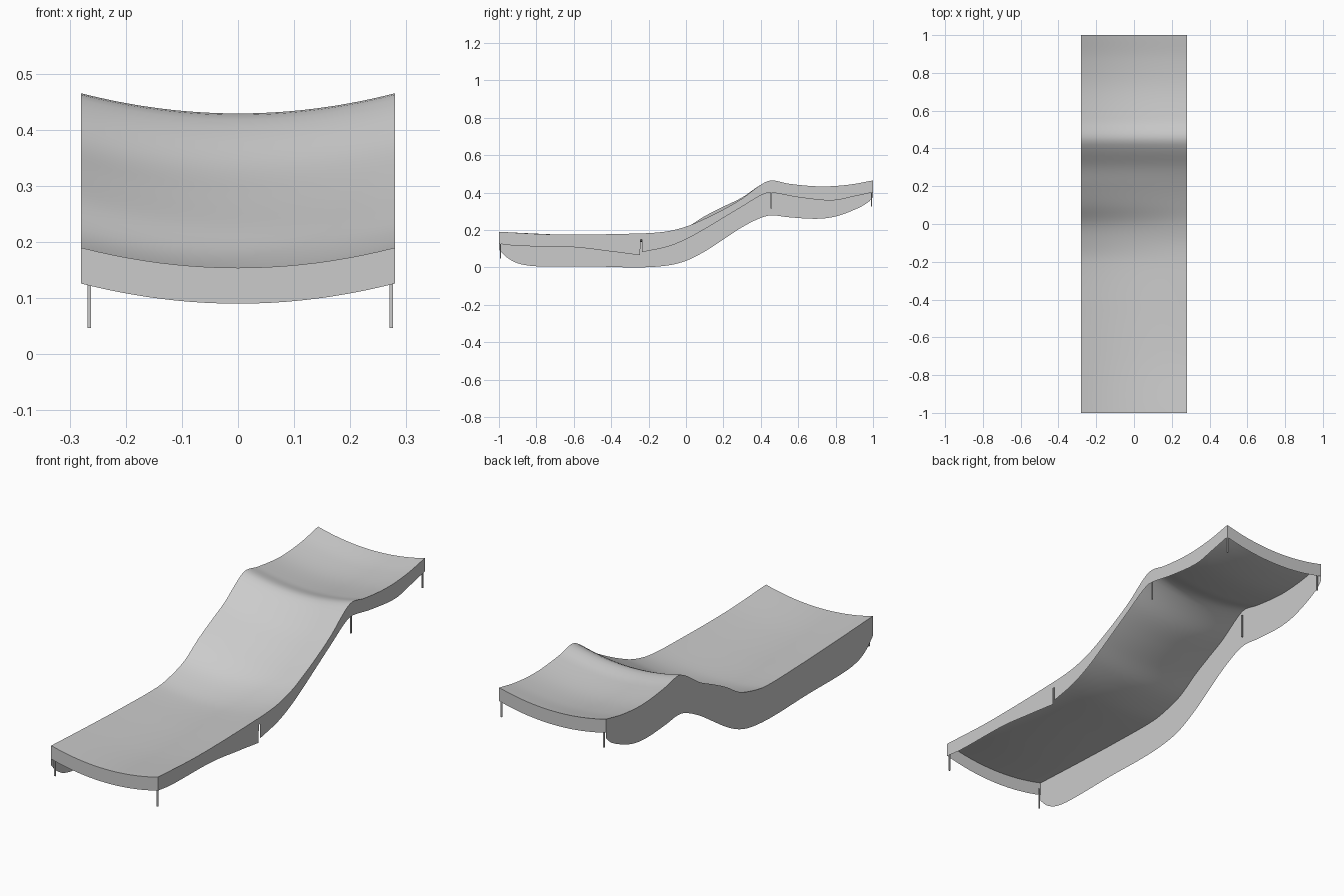
import bpy
import math

if "Cube" in bpy.data.objects:
    bpy.data.objects.remove(bpy.data.objects["Cube"])

HALF_W = 0.28
SAG = 0.036

grey = bpy.data.materials.new("light grey")
grey.use_nodes = True
grey.diffuse_color = (0.6, 0.6, 0.6, 1)
grey.node_tree.nodes["Principled BSDF"].inputs["Base Color"].default_value = (0.6, 0.6, 0.6, 1)


def smooth_curve(points):
    """Return a smooth function z(y) through the given (y, z) points."""
    slopes = []
    for i in range(len(points)):
        a, b = points[max(i - 1, 0)], points[min(i + 1, len(points) - 1)]
        slopes.append((b[1] - a[1]) / (b[0] - a[0]))

    def value(y):
        i = 0
        while i < len(points) - 2 and y > points[i + 1][0]:
            i += 1
        (y0, z0), (y1, z1) = points[i], points[i + 1]
        h = y1 - y0
        t = min(max((y - y0) / h, 0), 1)
        s = 1 - t
        return (z0 * s * s * (1 + 2 * t) + slopes[i] * h * t * s * s
                + z1 * t * t * (3 - 2 * t) - slopes[i + 1] * h * t * t * s)
    return value


# Edge profiles along the length
left_top = smooth_curve([(-1, .19), (-.7, .176), (-.3, .18), (-.12, .19), (0, .218), (.1, .26),
                         (.2, .31), (.3, .368), (.4, .442), (.455, .465), (.55, .447),
                         (.72, .433), (.87, .442), (1, .465)])
right_top = smooth_curve([(-1, .19), (-.7, .176), (-.45, .167), (-.2, .164), (-.1, .18), (0, .212),
                          (.1, .274), (.2, .325), (.3, .374), (.4, .442), (.455, .465), (.55, .447),
                          (.72, .43), (.87, .44), (1, .465)])
left_low_front = smooth_curve([(-1, .126), (-.9, .115), (-.6, .108), (-.4, .085), (-.245, .065)])
left_low_back = smooth_curve([(-.234, .082), (-.1, .11), (0, .15), (.1, .205), (.2, .265), (.3, .325),
                              (.4, .385), (.45, .4), (.6, .375), (.78, .358), (.9, .38), (1, .402)])
right_low = smooth_curve([(-1, .095), (-.96, .055), (-.9, .022), (-.8, .006), (-.5, .005), (-.25, 0),
                          (-.1, .01), (0, .035), (.1, .085), (.2, .15), (.3, .215), (.4, .265),
                          (.46, .278), (.55, .268), (.7, .26), (.8, .272), (.9, .308), (.97, .345),
                          (1, .375)])


def left_low(y):
    """Shallow skirt edge, with a narrow slot cut up into it."""
    if y < -.2445:
        return left_low_front(y)
    if y < -.2345:
        return .15
    return left_low_back(y)


def deck_z(x, y):
    """Top surface: blend of both edges, sagging in the middle."""
    u = (x / HALF_W + 1) / 2
    edges = right_top(y) * (1 - u) + left_top(y) * u
    return edges - SAG * 4 * u * (1 - u)


def make_sheet(name, rows, flip=False):
    """Surface over a grid of points."""
    n = len(rows[0])
    faces = []
    for r in range(len(rows) - 1):
        for c in range(n - 1):
            a = r * n + c
            face = (a, a + 1, a + n + 1, a + n)
            faces.append(face[::-1] if flip else face)
    mesh = bpy.data.meshes.new(name)
    mesh.from_pydata([p for row in rows for p in row], [], faces)
    mesh.materials.append(grey)
    obj = bpy.data.objects.new(name, mesh)
    bpy.context.collection.objects.link(obj)
    bpy.ops.object.select_all(action='DESELECT')
    obj.select_set(True)
    bpy.context.view_layer.objects.active = obj
    bpy.ops.object.shade_smooth_by_angle(angle=math.radians(40))


ys = sorted([i / 50 - 1 for i in range(101)] + [-.245, -.244, -.235, -.234])
xs = [HALF_W * (i / 10 - 1) for i in range(21)]

# Curved lying surface
make_sheet("lying_surface", [[(x, y, deck_z(x, y)) for x in xs] for y in ys])

# Shallow left skirt and deep right skirt
for name, x, low in (("left_skirt", HALF_W, left_low), ("right_skirt", -HALF_W, right_low)):
    make_sheet(name, [[(x, y, deck_z(x, y)) for y in ys], [(x, y, low(y)) for y in ys]], x > 0)

# End skirts follow the sag of the surface
for name, y in (("front_skirt", -1), ("back_skirt", 1)):
    make_sheet(name, [[(x, y, deck_z(x, y)) for x in xs],
                      [(x, y, deck_z(x, y) - .064) for x in xs]], y < 0)


# Thin legs at the ends and under the ridge
def make_leg(name, x, y, bottom, top):
    bpy.ops.mesh.primitive_cube_add(size=1, location=(x, y, (bottom + top) / 2))
    leg = bpy.context.object
    leg.name = name
    leg.scale = (.006, .006, top - bottom)
    leg.data.materials.append(grey)


for name, y, bottom, top in (("front", -.992, .047, .15), ("ridge", .456, .315, .43),
                             ("back", .992, .325, .43)):
    make_leg(name + "_left_leg", .273, y, bottom, top)
    make_leg(name + "_right_leg", -.265, y, bottom, top)
